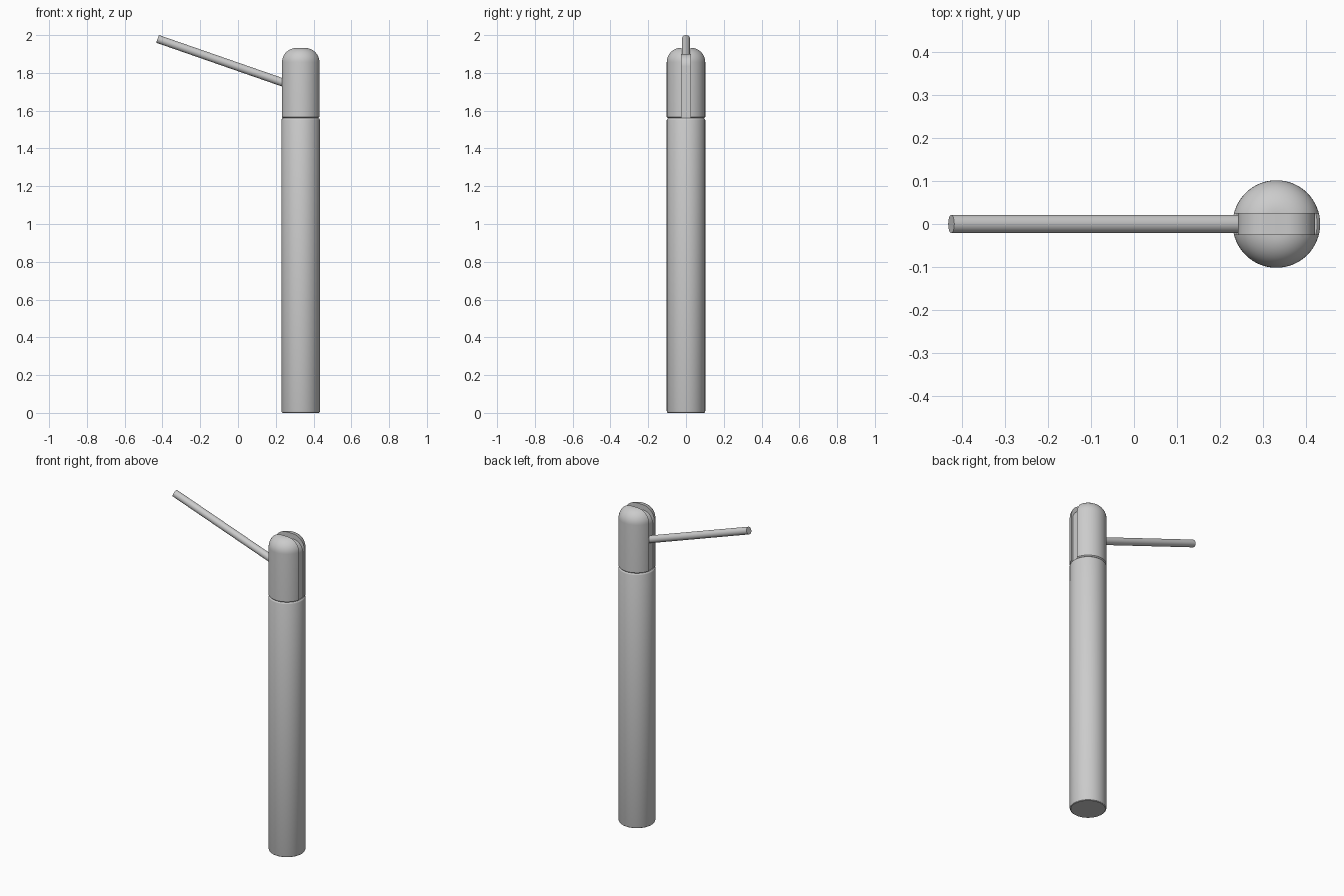
import bpy, bmesh
from math import sin, cos, pi, radians
from mathutils import Vector

if "Cube" in bpy.data.objects:
    bpy.data.objects.remove(bpy.data.objects["Cube"])

AXIS_X = 0.332
SLOT = 0.0245  # half width of the slot in the head


def finish(name, bm):
    bmesh.ops.remove_doubles(bm, verts=bm.verts, dist=1e-5)
    bmesh.ops.recalc_face_normals(bm, faces=bm.faces)
    mesh = bpy.data.meshes.new(name)
    bm.to_mesh(mesh)
    bm.free()
    obj = bpy.data.objects.new(name, mesh)
    bpy.context.collection.objects.link(obj)
    bpy.ops.object.select_all(action='DESELECT')
    obj.select_set(True)
    bpy.context.view_layer.objects.active = obj
    bpy.ops.object.shade_smooth_by_angle(angle=radians(30))
    return obj


def lathe(profile, steps=64):
    bm = bmesh.new()
    verts = [bm.verts.new((r, 0, z)) for r, z in profile]
    edges = [bm.edges.new(p) for p in zip(verts, verts[1:])]
    bmesh.ops.spin(bm, geom=verts + edges, cent=(0, 0, 0), axis=(0, 0, 1),
                   angle=2 * pi, steps=steps)
    bmesh.ops.remove_doubles(bm, verts=bm.verts, dist=1e-5)
    return bm


def dome(radius, bottom, top, fillet, chamfer, n=12):
    arc = [(radius - fillet + fillet * cos(a), top - fillet + fillet * sin(a))
           for a in (i * pi / 2 / n for i in range(n + 1))]
    return [(0, bottom), (radius - chamfer, bottom), (radius, bottom + chamfer)] + arc + [(0, top)]


# Tall post with softened rims
R = 0.102
post = finish("post", lathe([(0, 0), (R - 0.006, 0), (R - 0.002, 0.003), (R, 0.009),
                             (R, 1.551), (R - 0.002, 1.556), (R - 0.007, 1.56), (0, 1.56)]))
post.location.x = AXIS_X

# Rounded head, split by the slot: one half mirrored to the other
bm = lathe(dome(R, 1.56, 1.933, 0.076, 0.006))
cut = bmesh.ops.bisect_plane(bm, geom=bm.verts[:] + bm.edges[:] + bm.faces[:],
                             plane_co=(0, SLOT, 0), plane_no=(0, 1, 0), clear_inner=True)
bmesh.ops.edgeloop_fill(bm, edges=[e for e in cut["geom_cut"] if isinstance(e, bmesh.types.BMEdge)])
head = finish("head_halves", bm)
head.location.x = AXIS_X
mirror = head.modifiers.new("Mirror", 'MIRROR')
mirror.use_axis = (False, True, False)

# Recessed core forming the floor of the slot
profile = dome(0.09, 1.56, 1.9, 0.065, 0.001)
outline = profile[1:-1] + [(-r, z) for r, z in reversed(profile[1:-1])]
bm = bmesh.new()
face = bm.faces.new([bm.verts.new((x, -SLOT, z)) for x, z in outline])
ext = bmesh.ops.extrude_face_region(bm, geom=[face], use_keep_orig=True)
bmesh.ops.translate(bm, vec=(0, 2 * SLOT, 0),
                    verts=[v for v in ext["geom"] if isinstance(v, bmesh.types.BMVert)])
core = finish("slot_core", bm)
core.location.x = AXIS_X

# Slanted lever rod
tip, root = Vector((-0.426, 0, 1.98)), Vector((0.29, 0, 1.731))
bm = bmesh.new()
bmesh.ops.create_cone(bm, cap_ends=True, segments=32, radius1=0.0215, radius2=0.0215,
                      depth=(tip - root).length)
rod = finish("lever_rod", bm)
rod.location = (tip + root) / 2
rod.rotation_euler = (tip - root).to_track_quat('Z', 'Y').to_euler()
